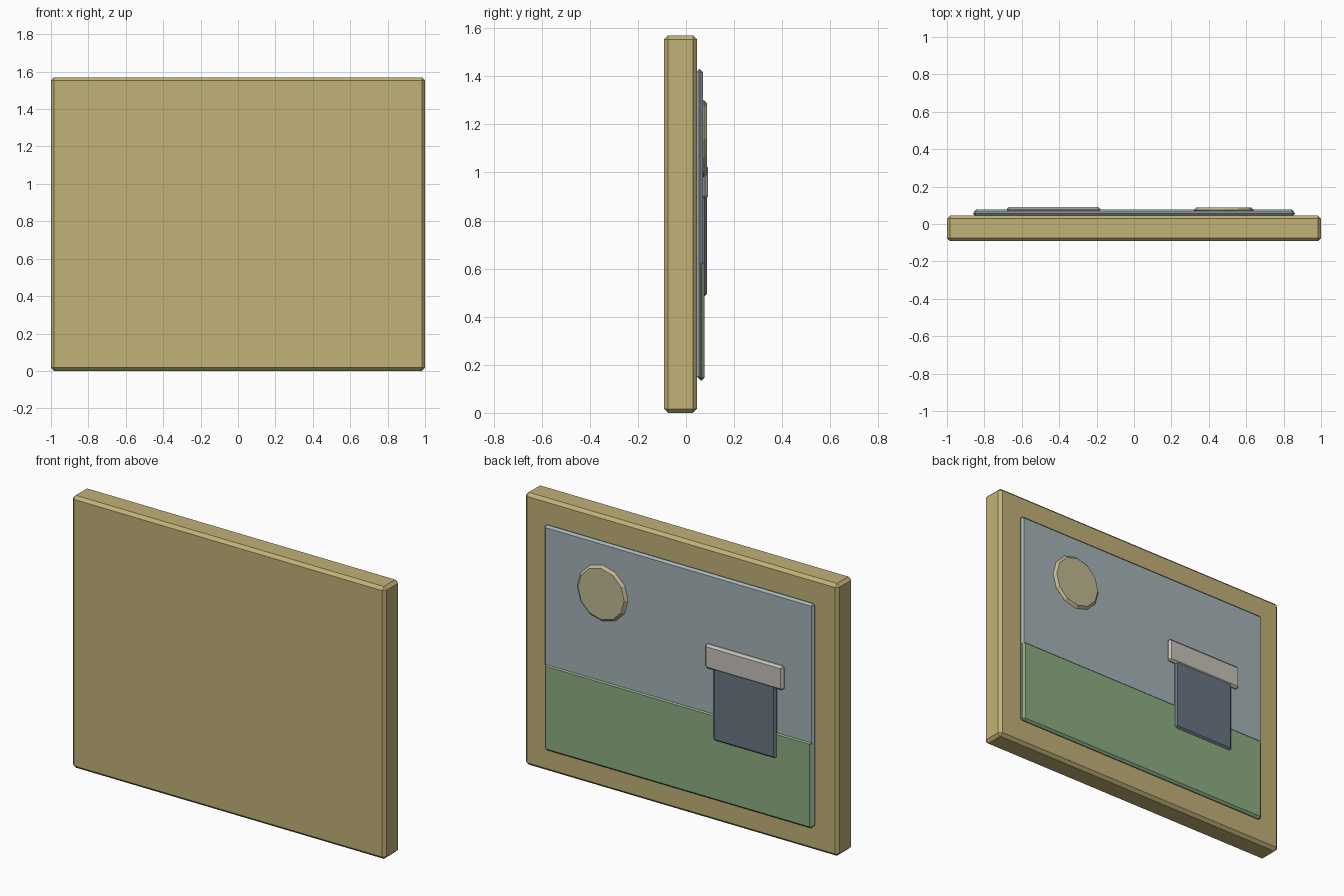
import bpy, bmesh, math
from mathutils import Matrix

if "Cube" in bpy.data.objects:
    bpy.data.objects.remove(bpy.data.objects["Cube"], do_unlink=True)


def linear(c):
    c /= 255
    return c / 12.92 if c <= 0.04045 else ((c + 0.055) / 1.055) ** 2.4


def material(name, r, g, b):
    col = (linear(r), linear(g), linear(b), 1)
    m = bpy.data.materials.new(name)
    m.use_nodes = True
    m.diffuse_color = col
    bsdf = m.node_tree.nodes["Principled BSDF"]
    bsdf.inputs["Base Color"].default_value = col
    bsdf.inputs["Roughness"].default_value = 0.8
    return m


def finish(name, bm, mat, bevel):
    mesh = bpy.data.meshes.new(name)
    bm.to_mesh(mesh)
    bm.free()
    ob = bpy.data.objects.new(name, mesh)
    bpy.context.collection.objects.link(ob)
    mesh.materials.append(mat)
    mod = ob.modifiers.new("chamfer", "BEVEL")
    mod.width = bevel
    mod.segments = 1
    mod.limit_method = "ANGLE"
    mod.angle_limit = math.radians(40)
    return ob


def slab(name, x, y, z, mat, bevel):
    """Chamfered box given by its (min, max) range on each axis."""
    bm = bmesh.new()
    bmesh.ops.create_cube(bm, size=1)
    for v in bm.verts:
        for i, (lo, hi) in enumerate((x, y, z)):
            v.co[i] = hi if v.co[i] > 0 else lo
    return finish(name, bm, mat, bevel)


def disc(name, x, z, radius, y, mat, bevel, sides=12):
    """Chamfered disc whose axis runs along y."""
    bm = bmesh.new()
    bmesh.ops.create_cone(bm, cap_ends=True, segments=sides,
                          radius1=radius, radius2=radius, depth=y[1] - y[0])
    bm.transform(Matrix.Translation((x, sum(y) / 2, z))
                 @ Matrix.Rotation(math.pi / 2, 4, "X"))
    return finish(name, bm, mat, bevel)


wood = material("pale wood", 193, 177, 119)
blue = material("sky blue", 164, 179, 184)
green = material("grass green", 141, 173, 130)
cream = material("sun cream", 193, 184, 147)
slate = material("slate blue", 105, 118, 130)
grey = material("roof grey", 198, 193, 184)

# Backing board
slab("board", (-1, 1), (-0.092, 0.046), (0, 1.57), wood, 0.017)

# Picture panels on the back
slab("sky_panel", (-0.86, 0.86), (0.043, 0.070), (0.14, 1.43), blue, 0.012)
slab("grass_panel", (-0.855, 0.855), (0.048, 0.077), (0.135, 0.635), green, 0.012)

# Raised sun, house wall and roof
disc("sun", 0.48, 1.14, 0.162, (0.060, 0.088), cream, 0.014)
slab("house_wall", (-0.63, -0.23), (0.060, 0.087), (0.485, 0.95), slate, 0.01)
slab("house_roof", (-0.68, -0.18), (0.062, 0.092), (0.89, 1.03), grey, 0.012)
